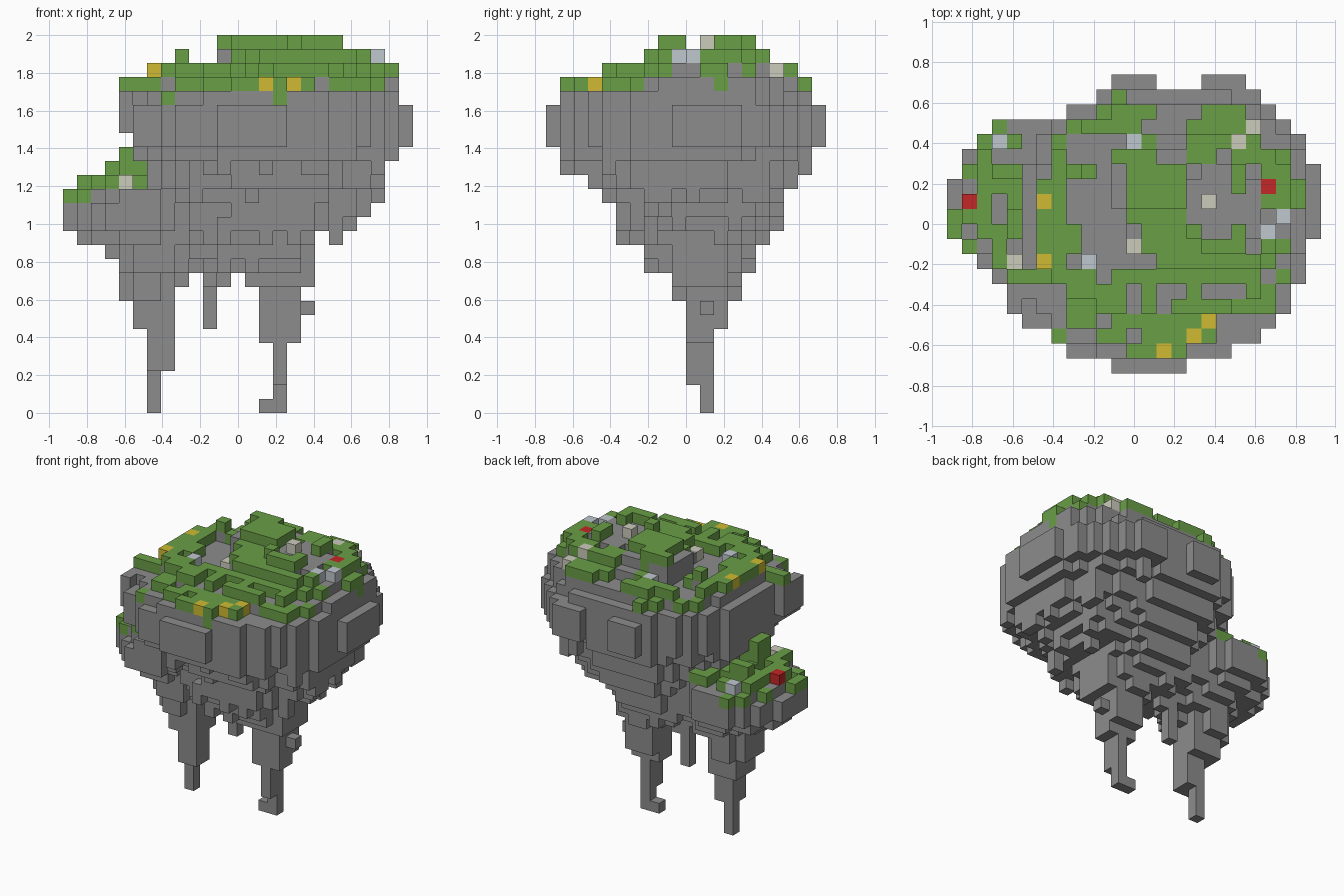
import bpy, bmesh, random
from mathutils import Vector

if "Cube" in bpy.data.objects:
    bpy.data.objects.remove(bpy.data.objects["Cube"])
random.seed(4)

NX, NY, NZ = 25, 20, 27
V = 2 / NZ  # edge length of one block

MATERIALS = {
    "stone": ("island_rock", "grey stone", (0.263, 0.263, 0.263)),
    "turf": ("grass_turf", "grass green", (0.142, 0.345, 0.062)),
    "red": ("red_blooms", "bloom red", (0.55, 0.02, 0.02)),
    "yellow": ("yellow_blooms", "bloom yellow", (0.63, 0.5, 0.032)),
    "beige": ("beige_boulders", "beige stone", (0.6, 0.6, 0.5)),
    "pale": ("pale_boulders", "pale stone", (0.53, 0.58, 0.62)),
}

# Rounded slabs: first level, last level, x start, x end, y start, y end
CONE = [(10, 10, 9, 18, 8, 14), (11, 11, 8, 18, 7, 15), (12, 12, 8, 18, 6, 16),
        (13, 13, 8, 20, 5, 16), (14, 14, 8, 21, 5, 17), (15, 15, 7, 22, 5, 17),
        (16, 17, 6, 23, 3, 18), (18, 18, 5, 24, 1, 19)]
CROWN = [(22, 22, 5, 24, 1, 19), (23, 23, 6, 24, 4, 18), (24, 24, 12, 23, 7, 16),
         (25, 25, 16, 21, 8, 14)]
ISLET = [(8, 9, 4, 8, 9, 14), (10, 10, 4, 9, 8, 14), (11, 11, 3, 10, 8, 15),
         (12, 12, 1, 10, 7, 16), (13, 14, 0, 10, 6, 17), (15, 15, 1, 10, 6, 17)]

# Turf patches: x start, x end, y start, y end
FRONT_TURF = [(12, 16, 1, 2), (13, 18, 2, 3), (10, 12, 2, 3), (7, 8, 2, 3),
              (11, 18, 3, 4), (8, 10, 3, 4), (8, 12, 4, 6), (13, 14, 4, 6),
              (15, 22, 4, 5), (16, 17, 5, 6), (20, 22, 5, 6), (4, 10, 6, 7),
              (11, 21, 6, 7), (22, 23, 6, 7), (14, 22, 7, 8), (7, 8, 7, 8),
              (13, 20, 8, 9), (21, 23, 8, 9), (6, 9, 8, 10), (13, 17, 9, 10)]
BACK_TURF = [(19, 20, 9, 10), (12, 16, 10, 14), (6, 8, 10, 13), (21, 23, 11, 14),
             (19, 20, 12, 14), (7, 10, 13, 14), (12, 14, 14, 16), (16, 18, 14, 16),
             (19, 23, 14, 15), (7, 8, 14, 16), (18, 19, 15, 16), (20, 21, 15, 16),
             (8, 13, 16, 17), (16, 20, 16, 17), (10, 14, 17, 18), (17, 20, 17, 18),
             (11, 12, 18, 19), (11, 12, 14, 15), (23, 24, 11, 13)]
ISLET_TURF = [(3, 4, 16, 17), (2, 3, 11, 16), (1, 2, 13, 14), (3, 4, 12, 14),
              (0, 3, 10, 11), (0, 1, 9, 10), (2, 4, 9, 10), (1, 2, 8, 9), (3, 4, 7, 9)]

# Single blocks standing on the rock
MAIN_DETAILS = {"red": [(13, 12), (21, 12)],
                "yellow": [(6, 11), (6, 7), (17, 3), (16, 2), (14, 1)],
                "beige": [(20, 16), (19, 15), (17, 11), (12, 8)],
                "pale": [(12, 15), (22, 10), (21, 9), (9, 7)]}
ISLET_DETAILS = {"red": [(1, 11)], "beige": [(4, 7)], "pale": [(3, 15)]}

cells = {}
rough = {(i, j): random.uniform(-0.08, 0.14) for i in range(NX) for j in range(NY)}


def box(kind, i0, i1, j0, j1, k0, k1):
    for i in range(i0, i1):
        for j in range(j0, j1):
            for k in range(k0, k1):
                cells[i, j, k] = kind


def slab(layer, power, limit, jitter=0, shear=0):
    k0, k1, i0, i1, j0, j1 = layer
    for i in range(i0, i1):
        for j in range(j0, j1):
            dy = (2 * j + 1 - j0 - j1) / (j1 - j0)
            dx = (2 * i + 1 - i0 - i1) / (i1 - i0) - shear * dy
            if abs(dx) ** power + abs(dy) ** power <= limit + jitter * rough[i, j]:
                box("stone", i, i + 1, j, j + 1, k0, k1 + 1)


def plant(kind, i, j):
    """Stand one block on bare stone; some turf also hangs one block lower."""
    k = max((k for k in range(NZ - 1) if (i, j, k) in cells), default=0)
    if cells.get((i, j, k)) == "stone":
        cells[i, j, k + 1] = kind
        if kind == "turf" and k > 15 and random.random() < 0.08:
            cells[i, j, k] = kind


def dress(patches, details):
    for kind, spots in details.items():
        for i, j in spots:
            plant(kind, i, j)
    for i0, i1, j0, j1 in patches:
        for i in range(i0, i1):
            for j in range(j0, j1):
                plant("turf", i, j)


# Low islet, its turf and the taller tufts beside the main island
for layer in ISLET:
    slab(layer, 2, 0.92)
box("stone", 0, 1, 9, 12, 13, 15)
shaded = [(i, i + 1, j, j + 1) for i in range(4, 9) for j in range(8, 16) if random.random() < 0.6]
dress(ISLET_TURF + shaded, ISLET_DETAILS)
box("turf", 4, 6, 9, 11, 16, 19)
box("turf", 3, 5, 13, 14, 16, 18)

# Main island: tapering underside, bulging wall, stepped crown
for layer in CONE:
    slab(layer, 2.1, 1.02, jitter=1)
slab((19, 21, 5, 24, 1, 19), 2.4, 1.12, shear=0.1)
for layer in CROWN:
    slab(layer, 2.4, 1.04, shear=0.05)
box("stone", 11, 16, 11, 15, 24, 26)
box("stone", 8, 9, 13, 14, 24, 25)

# Buttresses standing out of the wall
box("stone", 4, 5, 4, 7, 20, 23)
box("stone", 5, 7, 3, 7, 19, 22)
box("stone", 11, 16, 0, 1, 19, 22)
box("stone", 11, 14, 19, 20, 19, 22)
box("stone", 17, 20, 19, 20, 19, 22)
box("stone", 24, 25, 9, 14, 19, 22)

# Ragged underside
for i, j, k in list(cells):
    if i > 7 and 9 < k < 19 and (i, j, k - 1) not in cells and random.random() < 0.18:
        cells[i, j, k - 1] = "stone"

# Hanging root of the main island, with a foot and side knobs
box("stone", 13, 18, 9, 13, 9, 11)
box("stone", 14, 17, 10, 13, 6, 9)
box("stone", 14, 17, 10, 12, 5, 6)
box("stone", 17, 18, 11, 12, 7, 8)
box("stone", 15, 16, 10, 12, 2, 5)
box("stone", 15, 16, 11, 12, 0, 2)
box("stone", 14, 15, 11, 12, 0, 1)

# Hanging root of the islet
box("stone", 5, 8, 10, 13, 6, 9)
box("stone", 6, 8, 10, 12, 3, 6)
box("stone", 6, 7, 11, 12, 0, 3)

# Short root between them
box("stone", 10, 12, 12, 13, 9, 11)
box("stone", 10, 11, 12, 13, 6, 9)

# Turf, blooms and boulders over the main island
dress(FRONT_TURF + BACK_TURF, MAIN_DETAILS)

# The six sides of a block: direction and its two in-plane axes
SIDES = []
for a in range(3):
    n, u, w = (Vector([float(c == (a + s) % 3) for c in range(3)]) for s in range(3))
    SIDES += [(n, u, w), (-n, w, u)]


def build(kind, name, mat_name, colour):
    mat = bpy.data.materials.new(mat_name)
    mat.use_nodes = True
    mat.diffuse_color = (*colour, 1)
    mat.node_tree.nodes["Principled BSDF"].inputs["Base Color"].default_value = (*colour, 1)
    bm = bmesh.new()
    verts = {}

    def corner(p):
        key = tuple(round(c) for c in p)
        if key not in verts:
            verts[key] = bm.verts.new(((p.x - NX / 2) * V, (p.y - NY / 2) * V, p.z * V))
        return verts[key]

    # Only faces open to the air are made
    for cell, cell_kind in cells.items():
        if cell_kind != kind:
            continue
        mid = Vector(cell) + Vector((0.5, 0.5, 0.5))
        for n, u, w in SIDES:
            if tuple(int(c + d) for c, d in zip(cell, n)) in cells:
                continue
            quad = [mid + (n + u * a + w * b) / 2 for a, b in ((-1, -1), (1, -1), (1, 1), (-1, 1))]
            bm.faces.new([corner(p) for p in quad])
    mesh = bpy.data.meshes.new(name)
    bm.to_mesh(mesh)
    bm.free()
    mesh.materials.append(mat)
    bpy.context.collection.objects.link(bpy.data.objects.new(name, mesh))


for kind, spec in MATERIALS.items():
    build(kind, *spec)
